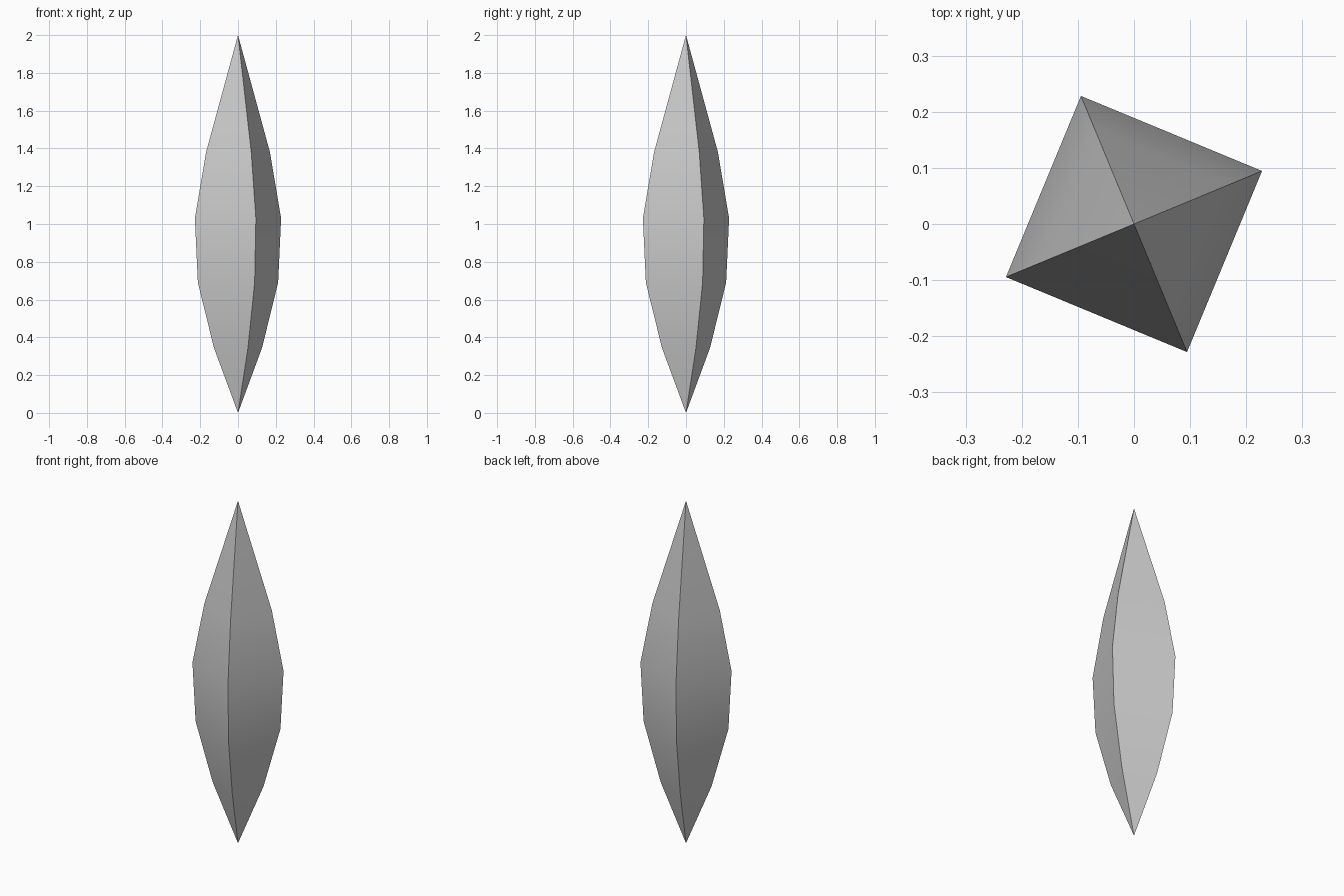
import bpy, bmesh, math

if "Cube" in bpy.data.objects:
    bpy.data.objects.remove(bpy.data.objects["Cube"])

SIDES = 4
TWIST = math.radians(22.5)
TIP_BOTTOM, TIP_TOP = 0.0, 2.0
# (radius, height) of each ring between the two tips
RINGS = [(0.138, 0.345), (0.230, 0.69), (0.247, 1.03), (0.183, 1.38)]

bm = bmesh.new()


def ring(radius, z):
    angles = [TWIST + i * math.tau / SIDES for i in range(SIDES)]
    return [bm.verts.new((radius * math.cos(a), radius * math.sin(a), z)) for a in angles]


# Rings and pointed ends
loops = [ring(r, z) for r, z in RINGS]
bottom = bm.verts.new((0, 0, TIP_BOTTOM))
top = bm.verts.new((0, 0, TIP_TOP))

# Side strips
for i in range(SIDES):
    j = (i + 1) % SIDES
    bm.faces.new((bottom, loops[0][j], loops[0][i]))
    for a, b in zip(loops, loops[1:]):
        bm.faces.new((a[i], a[j], b[j], b[i]))
    bm.faces.new((loops[-1][i], loops[-1][j], top))
bmesh.ops.recalc_face_normals(bm, faces=bm.faces)

mesh = bpy.data.meshes.new("crystal_shard")
bm.to_mesh(mesh)
bm.free()
shard = bpy.data.objects.new("crystal_shard", mesh)
bpy.context.collection.objects.link(shard)

# Smooth along the length, sharp at the four corners
bpy.context.view_layer.objects.active = shard
shard.select_set(True)
bpy.ops.object.shade_smooth_by_angle(angle=math.radians(30))
